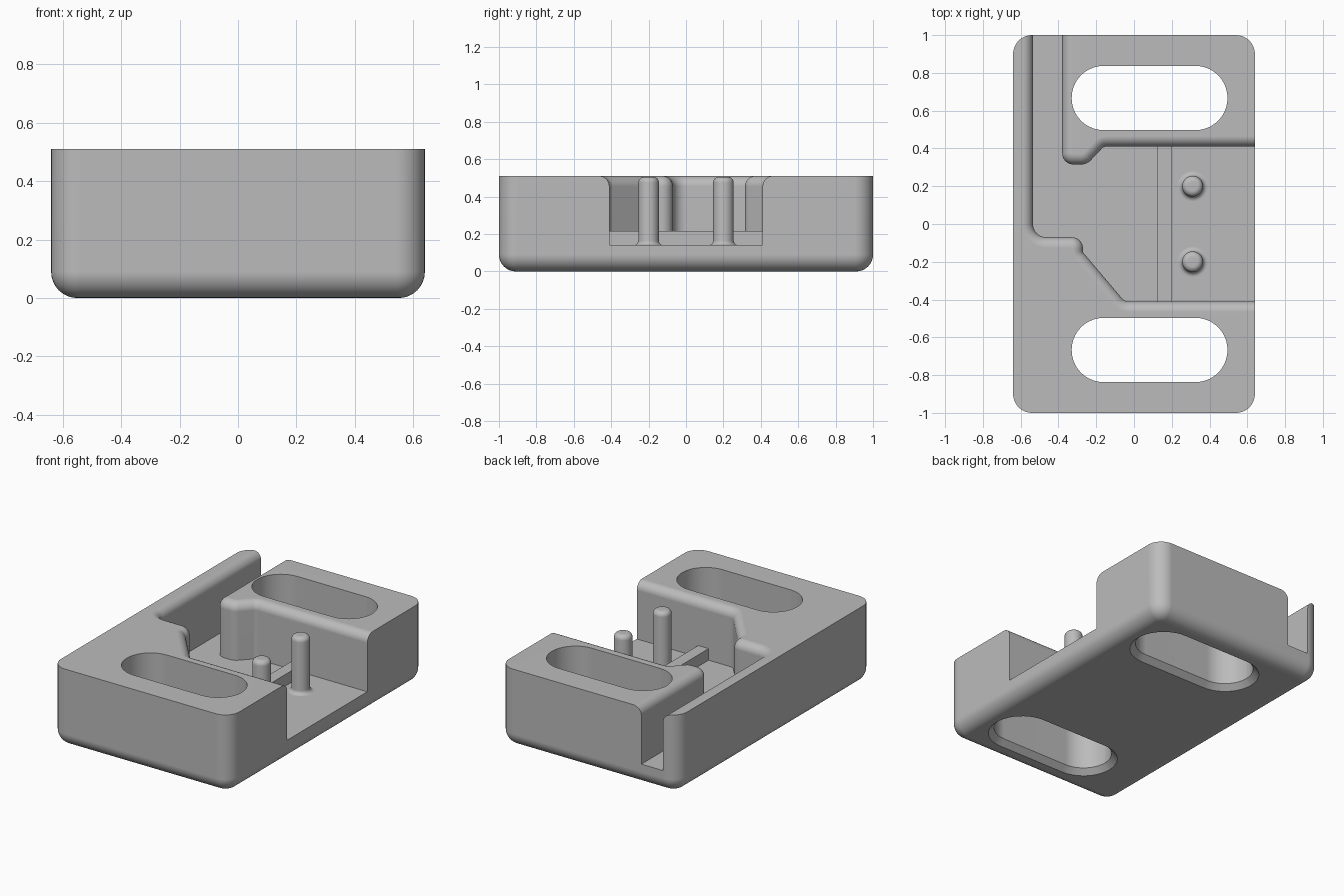
import bpy, bmesh
from math import sin, cos, pi, tan
from mathutils import Vector

if "Cube" in bpy.data.objects:
    bpy.data.objects.remove(bpy.data.objects["Cube"])

grey = bpy.data.materials.new("plain_grey")
grey.use_nodes = True
grey.diffuse_color = (0.5, 0.5, 0.5, 1)
grey.node_tree.nodes["Principled BSDF"].inputs["Base Color"].default_value = (0.5, 0.5, 0.5, 1)


def outline(corners, offset, steps=10):
    """Counter-clockwise (x, y, radius) corners, grown by offset and rounded."""
    pts = [Vector(c[:2]) for c in corners]
    n = len(pts)
    result = []
    for i, p in enumerate(pts):
        a = (p - pts[i - 1]).normalized()
        b = (pts[(i + 1) % n] - p).normalized()
        na, nb = Vector((a.y, -a.x)), Vector((b.y, -b.x))
        q = p + (na + nb) * offset / (1 + na.dot(nb))
        turn = 1 if a.cross(b) > 0 else -1
        r = max(corners[i][2] + turn * offset, 0.002)
        angle = a.angle(b)
        centre = q - a * r * tan(angle / 2) - na * r * turn
        for k in range(steps + 1):
            t = turn * angle * k / steps
            d = Vector((na.x * cos(t) - na.y * sin(t), na.x * sin(t) + na.y * cos(t)))
            result.append(centre + d * r * turn)
    return result


def finish(name, bm):
    bmesh.ops.recalc_face_normals(bm, faces=bm.faces)
    mesh = bpy.data.meshes.new(name)
    bm.to_mesh(mesh)
    bm.free()
    mesh.materials.append(grey)
    obj = bpy.data.objects.new(name, mesh)
    bpy.context.collection.objects.link(obj)
    return obj


def loft(name, corners, layers):
    """Stack the outline at each (z, offset) layer into a closed solid."""
    bm = bmesh.new()
    rings = [[bm.verts.new((p.x, p.y, z)) for p in outline(corners, off)] for z, off in layers]
    for low, high in zip(rings, rings[1:]):
        for i in range(len(low)):
            bm.faces.new((low[i - 1], low[i], high[i], high[i - 1]))
    bm.faces.new(rings[0])
    bm.faces.new(rings[-1])
    return finish(name, bm)


def activate(obj):
    bpy.ops.object.select_all(action='DESELECT')
    obj.select_set(True)
    bpy.context.view_layer.objects.active = obj


def smooth(obj):
    activate(obj)
    bpy.ops.object.shade_smooth_by_angle(angle=pi / 6)


# Block with rounded corners and a rounded underside
HX, HY, TOP, FLOOR = 0.64, 1.0, 0.51, 0.14
R = 0.09
quarter = [k / 8 * pi / 2 for k in range(9)]
block = [(-HX, -HY, 0.1), (HX, -HY, 0.1), (HX, HY, 0.1), (-HX, HY, 0.1)]
body = loft("mount_body", block,
            [(R - R * cos(t), R * sin(t) - R) for t in quarter] + [(TOP, 0)])

# Stepped pocket and rear channel, with a rounded upper lip
pocket = [(0.9, 0.41, 0), (-0.16, 0.41, 0.03), (-0.25, 0.315, 0.07), (-0.38, 0.315, 0.06),
          (-0.38, 1.3, 0), (-0.535, 1.3, 0), (-0.535, -0.07, 0.07), (-0.27, -0.07, 0.06),
          (-0.27, -0.15, 0.02), (-0.05, -0.41, 0.05), (0.9, -0.41, 0)]
pocket.reverse()
if sum(a[0] * b[1] - b[0] * a[1] for a, b in zip(pocket, pocket[1:] + pocket[:1])) < 0:
    pocket.reverse()
LIP = 0.055
cutters = [loft("pocket_cutter", pocket, [(FLOOR, 0)]
           + [(TOP - LIP + LIP * sin(t), LIP - LIP * cos(t)) for t in quarter]
           + [(TOP + 0.1, LIP)])]

# Mounting slots with a chamfer underneath
for side in (-1, 1):
    y, r = side * 0.667, 0.17
    slot = [(-0.33, y - r, r - 0.001), (0.495, y - r, r - 0.001),
            (0.495, y + r, r - 0.001), (-0.33, y + r, r - 0.001)]
    cutters.append(loft("slot_cutter", slot, [(-0.02, 0.055), (0.035, 0), (TOP + 0.1, 0)]))

for cutter in cutters:
    cut = body.modifiers.new("cut", 'BOOLEAN')
    cut.operation = 'DIFFERENCE'
    cut.solver = 'EXACT'
    cut.object = cutter
    activate(body)
    bpy.ops.object.modifier_apply(modifier=cut.name)
    bpy.data.objects.remove(cutter)
smooth(body)
normals = body.modifiers.new("even_shading", 'WEIGHTED_NORMAL')
normals.keep_sharp = True

# Low rib across the pocket floor
bm = bmesh.new()
bmesh.ops.create_cube(bm, size=1)
for v in bm.verts:
    v.co = (0.1625 + v.co.x * 0.075, v.co.y * 0.822, 0.165 + v.co.z * 0.1)
finish("floor_rib", bm)

# Two round pegs with flared feet and rounded tips
for name, y in (("front_peg", -0.2), ("rear_peg", 0.2)):
    foot, tip, r = 0.025, 0.03, 0.055
    profile = [(r + foot, FLOOR - 0.02)]
    profile += [(r + foot - foot * sin(t), FLOOR + foot - foot * cos(t)) for t in quarter]
    profile += [(r - tip + tip * cos(t), 0.505 - tip + tip * sin(t)) for t in quarter]
    bm = bmesh.new()
    rings = [[bm.verts.new((0.31 + d * cos(k * pi / 16), y + d * sin(k * pi / 16), z))
              for k in range(32)] for d, z in profile]
    for low, high in zip(rings, rings[1:]):
        for i in range(32):
            bm.faces.new((low[i - 1], low[i], high[i], high[i - 1]))
    bm.faces.new(rings[0])
    bm.faces.new(rings[-1])
    smooth(finish(name, bm))
